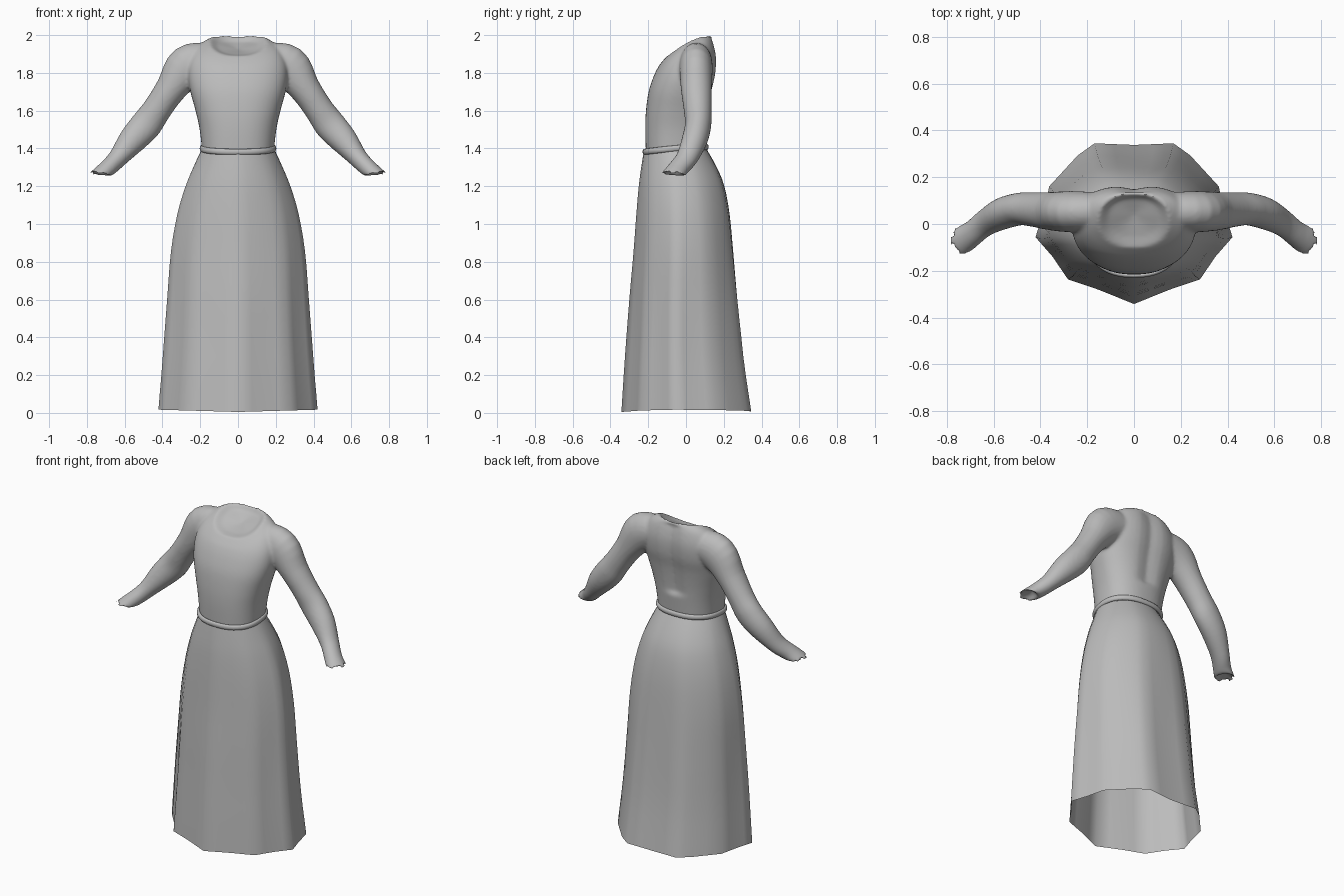
import bpy, bmesh, math
from mathutils import Vector

cube = bpy.data.objects.get("Cube")
if cube:
    bpy.data.objects.remove(cube, do_unlink=True)

cloth = bpy.data.materials.new("grey cloth")
cloth.use_nodes = True
GREY = (0.5, 0.5, 0.5, 1)
cloth.diffuse_color = GREY
cloth.node_tree.nodes["Principled BSDF"].inputs["Base Color"].default_value = GREY


def smooth_stations(rows, steps):
    """Catmull-Rom interpolation of rows of numbers."""
    out = []
    for i in range(len(rows) - 1):
        p = [rows[max(0, min(len(rows) - 1, i + k))] for k in (-1, 0, 1, 2)]
        for s in range(steps):
            t = s / steps
            out.append([b + 0.5 * t * (c - a + t * (2*a - 5*b + 4*c - d + t * (3*(b - c) + d - a)))
                        for a, b, c, d in zip(*p)])
    return out + [list(rows[-1])]


def loft(bm, rings, start=None, end=None):
    """Skin closed rings; an optional centre point closes either end."""
    loops = [[bm.verts.new(p) for p in r] for r in rings]
    n = len(loops[0])
    for a, b in zip(loops, loops[1:]):
        for i in range(n):
            j = (i + 1) % n
            bm.faces.new((a[i], a[j], b[j], b[i]))
    for loop, tip in ((loops[0], start), (loops[-1], end)):
        if tip is not None:
            v = bm.verts.new(tip)
            for i in range(n):
                bm.faces.new((loop[i], loop[(i + 1) % n], v))


def finish(name, bm, angle=60):
    bmesh.ops.recalc_face_normals(bm, faces=bm.faces)
    mesh = bpy.data.meshes.new(name)
    bm.to_mesh(mesh)
    bm.free()
    mesh.materials.append(cloth)
    ob = bpy.data.objects.new(name, mesh)
    bpy.context.collection.objects.link(ob)
    bpy.ops.object.select_all(action="DESELECT")
    ob.select_set(True)
    bpy.context.view_layer.objects.active = ob
    bpy.ops.object.shade_smooth_by_angle(angle=math.radians(angle))
    return ob


def power(v, e):
    return math.copysign(abs(v) ** e, v)


def body_ring(hw, yf, yb, zf, zb, e=0.85, n=48):
    """Rounded-box section whose height climbs from front to back."""
    pts = []
    for i in range(n):
        a = 2 * math.pi * i / n
        x, y = power(math.cos(a), e), power(math.sin(a), e)
        t = (y + 1) / 2
        pts.append(Vector((hw * x, yf + (yb - yf) * t,
                           zf + (zb - zf) * math.sin(t * math.pi / 2))))
    return pts


# Bodice: half width, front y, back y, front z, back z
bodice = bmesh.new()
torso = [(.19, -.212, .105, 1.37, 1.39), (.203, -.216, .115, 1.5, 1.5),
         (.225, -.212, .125, 1.6, 1.6), (.252, -.198, .14, 1.7, 1.7),
         (.265, -.172, .16, 1.78, 1.79), (.255, -.145, .165, 1.835, 1.88),
         (.215, -.122, .15, 1.865, 1.96), (.15, -.1, .13, 1.89, 2.0)]
rings = [body_ring(*r) for r in smooth_stations(torso, 4)]
# shallow spine groove
for ring in rings[6:-3]:
    for p in ring:
        if p.y > 0:
            p.y -= .018 * math.exp(-(p.x / .05) ** 2)
rings.append(body_ring(.11, -.055, .11, 1.897, 1.965))
loft(bodice, rings, start=(0, -.05, 1.37), end=(0, .04, 1.925))

# Sleeves: centre x y z, half height, half depth, downward turn of the section
arm = [(.15, .055, 1.865, .095, .08, 0), (.265, .053, 1.832, .115, .088, 0),
       (.355, .055, 1.715, .083, .082, 0), (.43, .062, 1.605, .077, .074, 0),
       (.487, .064, 1.525, .083, .07, 0), (.56, .045, 1.443, .074, .068, 0),
       (.635, .005, 1.35, .052, .058, .1), (.69, -.04, 1.295, .05, .056, .45),
       (.738, -.073, 1.256, .058, .066, .9)]
for side in (1, -1):
    path = smooth_stations(arm, 4)
    rings = []
    for i, (x, y, z, a, b, turn) in enumerate(path):
        before, after = path[max(i - 1, 0)], path[min(i + 1, len(path) - 1)]
        way = (Vector(after[:3]) - Vector(before[:3])).normalized()
        way = way.lerp(Vector((0, 0, -1)), turn).normalized()
        depth = (Vector((0, 1, 0)) - way * way.y).normalized()
        high = way.cross(depth)
        ring = []
        for k in range(24):
            t = 2 * math.pi * k / 24
            p = Vector((x, y, z)) + high * a * math.cos(t) + depth * b * math.sin(t)
            ring.append(Vector((side * p.x, p.y, p.z)))
        rings.append(ring)
    # hollow cuff opening
    mid = sum(rings[-1], Vector()) / 24
    rings.append([p.lerp(mid, .2) + Vector((-.008 * side, .006, .014)) for p in rings[-1]])
    loft(bodice, rings, start=(side * .13, .055, 1.865),
         end=mid + Vector((-.03 * side, .025, .035)))
top = finish("bodice_and_sleeves", bodice, 180)
blend = top.modifiers.new("blend", "REMESH")
blend.mode = "VOXEL"
blend.voxel_size = .009
blend.use_smooth_shade = True
relax = top.modifiers.new("relax", "SMOOTH")
relax.factor = .5
relax.iterations = 8

# Waistband: a soft tube following the waist
band = bmesh.new()
loops = []
for k in range(13):
    t = 2 * math.pi * k / 12
    out, up = .01 * math.cos(t), .016 * math.sin(t)
    loops.append(body_ring(.193 + out, -.22 - out, .11 + out, 1.382 + up, 1.408 + up))
loft(band, loops)
bmesh.ops.remove_doubles(band, verts=band.verts, dist=1e-5)
finish("waistband", band)

# Skirt: hem outline of half the folds, mirrored, blending up to an oval waist
half = [(0, -1), (.36, -.82), (.67, -.69), (.83, -.4), (1, -.16), (.92, .16),
        (.86, .48), (.57, .87), (.4, 1.02), (0, 1)]
hem = half + [(-x, y) for x, y in half[-2:0:-1]]
outline = []
for (x, y), (u, v) in zip(hem, hem[1:] + hem[:1]):
    outline += [(x, y), ((x + u) / 2, (y + v) / 2)]
# height, half width, front y, back y
shape = [(1.395, .193, -.222, .11), (1.3, .238, -.237, .163), (1.2, .28, -.25, .203),
         (1.05, .324, -.263, .231), (.85, .357, -.278, .25), (.6, .376, -.3, .27),
         (.3, .398, -.323, .297), (.005, .421, -.342, .338)]
skirt = bmesh.new()
rings = []
for z, hw, yf, yb in smooth_stations(shape, 3):
    fold = min(1, max(0, (1.4 - z) / 1.0)) ** .8
    ring = []
    for x, y in outline:
        r = math.hypot(x, y)
        px = x * fold + x / r * (1 - fold)
        py = y * fold + y / r * (1 - fold)
        lift = .012 * abs(x) if z < .1 else 0
        ring.append(((hw * px), (yf + yb) / 2 + (yb - yf) / 2 * py, z + lift))
    rings.append(ring)
loft(skirt, rings)
finish("skirt", skirt, 70)
